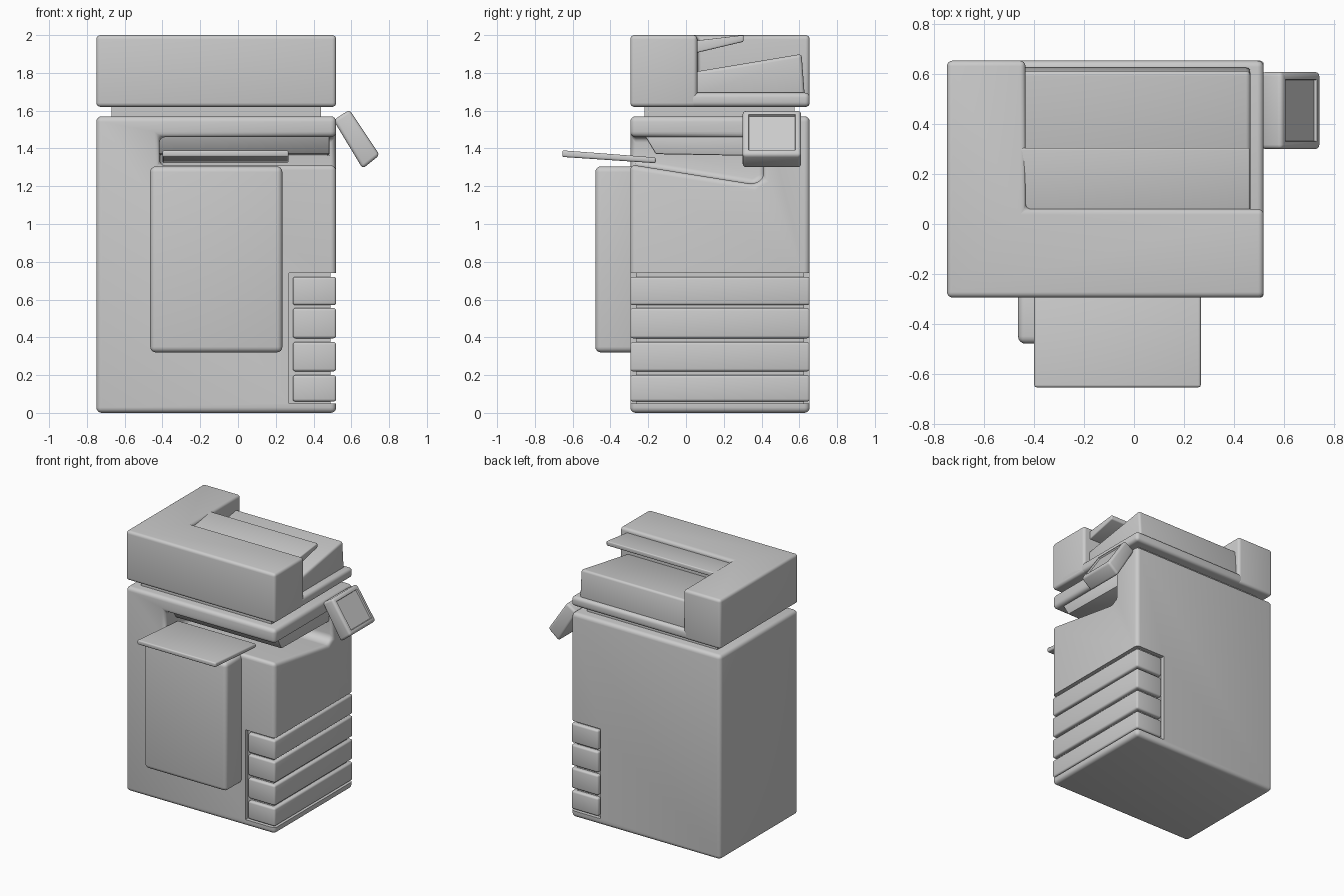
import bpy, bmesh
from mathutils import Vector

if "Cube" in bpy.data.objects:
    bpy.data.objects.remove(bpy.data.objects["Cube"])


def prism(name, pts, axis, lo, hi, bevel=0.0, seg=3):
    """Extrude a 2D profile along an axis; x: (y,z), y: (x,z), z: (x,y)."""
    def place(p, t):
        return {'x': (t, p[0], p[1]), 'y': (p[0], t, p[1]), 'z': (p[0], p[1], t)}[axis]
    bm = bmesh.new()
    f = bm.faces.new([bm.verts.new(place(p, lo)) for p in pts])
    ext = bmesh.ops.extrude_face_region(bm, geom=[f])
    shift = Vector(place((0, 0), hi - lo))
    bmesh.ops.translate(bm, vec=shift, verts=[v for v in ext['geom'] if isinstance(v, bmesh.types.BMVert)])
    bmesh.ops.recalc_face_normals(bm, faces=bm.faces)
    me = bpy.data.meshes.new(name)
    bm.to_mesh(me)
    bm.free()
    ob = bpy.data.objects.new(name, me)
    bpy.context.collection.objects.link(ob)
    if bevel:
        add_bevel(ob, bevel, seg)
    return ob


def box(name, x, y, z, bevel=0.0, seg=3):
    return prism(name, [(x[0], y[0]), (x[1], y[0]), (x[1], y[1]), (x[0], y[1])], 'z', z[0], z[1], bevel, seg)


def apply_mod(ob, mod):
    bpy.context.view_layer.objects.active = ob
    bpy.ops.object.modifier_apply(modifier=mod.name)


def add_bevel(ob, width, seg=3):
    m = ob.modifiers.new("bevel", 'BEVEL')
    m.width, m.segments, m.limit_method = width, seg, 'ANGLE'
    apply_mod(ob, m)


def cut(ob, cutter):
    m = ob.modifiers.new("cut", 'BOOLEAN')
    m.operation, m.object, m.solver = 'DIFFERENCE', cutter, 'EXACT'
    apply_mod(ob, m)
    bpy.data.objects.remove(cutter)


L, R, F, B = -0.75, 0.52, -0.295, 0.655

# Cabinet with the paper output slot, open to the front and right
body = box("cabinet", (L, R), (F, B), (0, 1.57))
cut(body, prism("slot_cutter", [(-0.5, 1.345), (F, 1.315), (0.36, 1.21), (0.41, 1.24), (0.41, 1.46), (-0.5, 1.46)],
                'x', -0.415, 0.8))
add_bevel(body, 0.035, 4)

# Recess wrapping the right side for the drawers
cut(body, prism("recess_cutter", [(0.27, -0.5), (0.7, -0.5), (0.7, 0.9), (0.27, 0.9), (0.27, 0.625),
                                  (0.49, 0.625), (0.49, -0.265), (0.27, -0.265)], 'z', 0.05, 0.74))
for i, (z0, z1) in enumerate([(0.06, 0.20), (0.22, 0.375), (0.395, 0.555), (0.57, 0.72)]):
    box(f"paper_drawer_{i + 1}", (0.29, R), (F, B), (z0, z1), 0.014)

# Stepped roof inside the slot
prism("slot_roof", [(-0.22, 1.47), (-0.16, 1.37), (0.42, 1.36), (0.42, 1.47)], 'x', -0.42, 0.485, 0.008, 2)

# Output tray and front door
prism("output_tray", [(-0.655, 1.355), (-0.16, 1.322), (-0.16, 1.352), (-0.655, 1.39)], 'x', -0.4, 0.268, 0.01)
box("front_door", (-0.465, 0.235), (-0.48, -0.25), (0.32, 1.305), 0.03, 4)

# Neck between cabinet and scanner
box("neck", (-0.67, 0.44), (-0.22, 0.575), (1.54, 1.65))

# Scanner housing, L shaped, with the bed and document feeder in its notch
prism("scanner_housing", [(L, F), (R, F), (R, 0.06), (-0.435, 0.06), (-0.435, B), (L, B)], 'z', 1.62, 2.0, 0.022, 4)
box("scanner_bed", (-0.5, R), (-0.2, B), (1.62, 1.695), 0.025, 4)
prism("document_feeder", [(0.03, 1.66), (0.03, 1.803), (0.612, 1.90), (0.63, 1.66)], 'x', -0.46, 0.467, 0.018)
prism("feeder_tray", [(0.03, 1.90), (0.305, 1.965), (0.305, 2.0), (0.03, 1.968)], 'x', -0.46, 0.465, 0.008)

# Tilted control panel with a sunken screen
panel = prism("control_panel", [(0.505, 1.55), (0.59, 1.605), (0.75, 1.365), (0.66, 1.293)], 'y', 0.30, 0.61, 0.018)
bm = bmesh.new()
bm.from_mesh(panel.data)
bm.faces.ensure_lookup_table()
d = Vector((0.83, 0, 0.55))
face = max(bm.faces, key=lambda f: f.normal.dot(d) * f.calc_area())
bmesh.ops.inset_region(bm, faces=[face], thickness=0.018)
bmesh.ops.inset_region(bm, faces=[face], thickness=0.004, depth=-0.012)
bm.to_mesh(panel.data)
bm.free()

# Smooth shading with sharp edges kept
bpy.ops.object.select_all(action='SELECT')
bpy.ops.object.shade_smooth_by_angle(angle=0.6)
